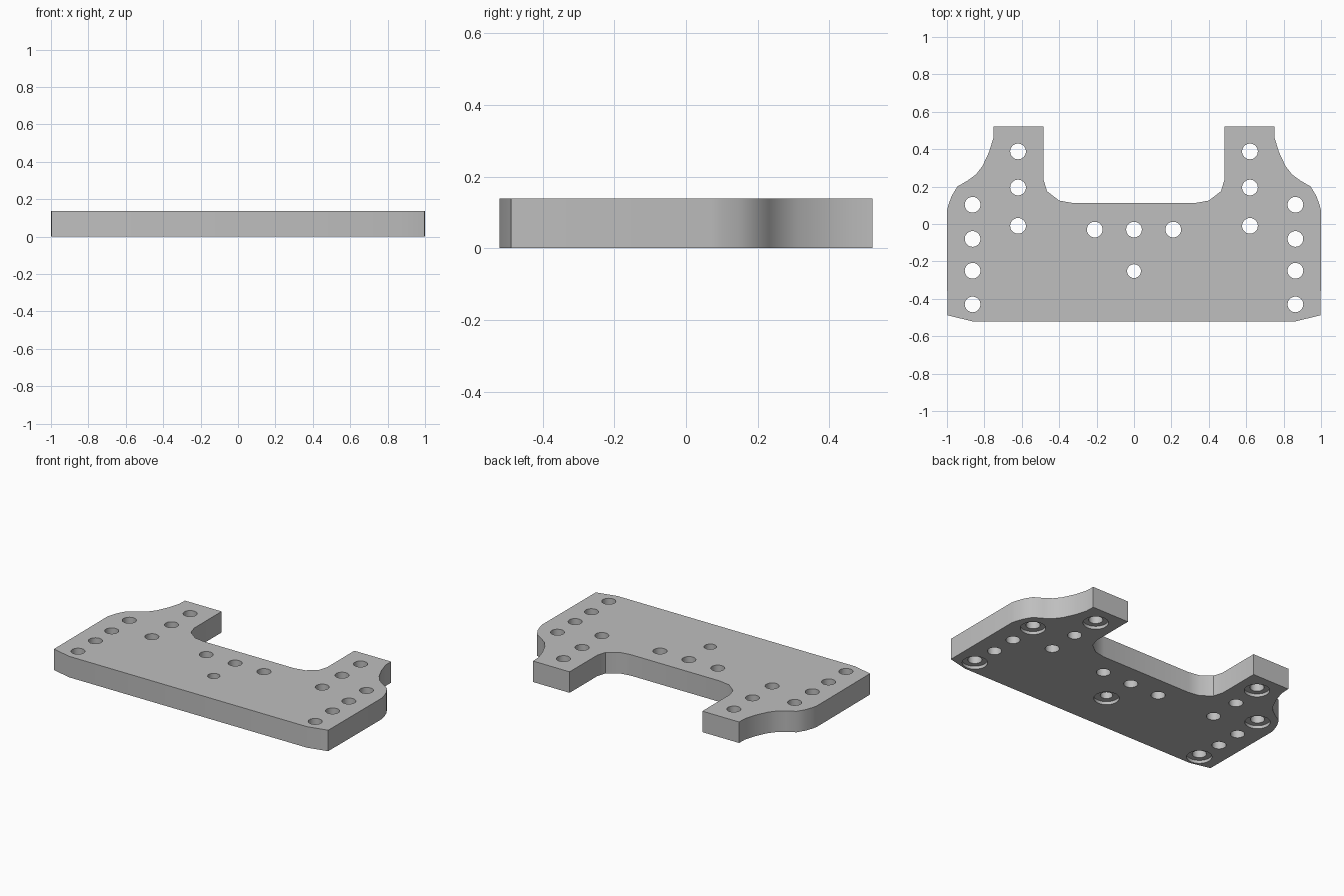
import bpy
import bmesh
import math

THICK = 0.138
HOLE_R = 0.042

cube = bpy.data.objects.get("Cube")
if cube:
    bpy.data.objects.remove(cube, do_unlink=True)

grey = bpy.data.materials.new("plain grey")
grey.use_nodes = True
colour = (0.52, 0.52, 0.52, 1)
grey.diffuse_color = colour
grey.node_tree.nodes["Principled BSDF"].inputs["Base Color"].default_value = colour


def add_object(name, bm):
    bmesh.ops.recalc_face_normals(bm, faces=bm.faces)
    mesh = bpy.data.meshes.new(name)
    bm.to_mesh(mesh)
    bm.free()
    mesh.materials.append(grey)
    obj = bpy.data.objects.new(name, mesh)
    bpy.context.collection.objects.link(obj)
    return obj


def drill(target, name, holes, z0, z1):
    """Cut round holes (x, y, radius) between two heights."""
    bm = bmesh.new()
    for x, y, r in holes:
        made = bmesh.ops.create_cone(bm, cap_ends=True, segments=32,
                                     radius1=r, radius2=r, depth=z1 - z0)
        bmesh.ops.translate(bm, verts=made["verts"], vec=(x, y, (z0 + z1) / 2))
    cutter = add_object(name, bm)
    cutter.hide_render = True
    mod = target.modifiers.new(name, 'BOOLEAN')
    mod.operation = 'DIFFERENCE'
    mod.solver = 'EXACT'
    mod.object = cutter
    bpy.context.view_layer.objects.active = target
    bpy.ops.object.modifier_apply(modifier=name)
    bpy.data.objects.remove(cutter, do_unlink=True)


# Plate outline, left half from the front corner round to the notch
half = [(0.865, -0.52), (0.998, -0.488), (1.0, 0.07), (0.993, 0.1),
        (0.975, 0.15), (0.945, 0.2), (0.89, 0.232), (0.845, 0.265),
        (0.81, 0.31), (0.775, 0.385), (0.752, 0.46), (0.75, 0.52),
        (0.483, 0.52), (0.483, 0.235), (0.465, 0.175), (0.40, 0.125),
        (0.325, 0.112)]
outline = half + [(-x, y) for x, y in reversed(half)]

# Extruded plate
bm = bmesh.new()
base = bm.faces.new([bm.verts.new((x, y, 0)) for x, y in outline])
top = bmesh.ops.extrude_face_region(bm, geom=[base])["geom"]
bmesh.ops.translate(bm, vec=(0, 0, THICK),
                    verts=[v for v in top if isinstance(v, bmesh.types.BMVert)])
plate = add_object("mounting_plate", bm)

# Through holes
holes = [(0, -0.03, HOLE_R), (0, -0.252, 0.037)]
for side in (-1, 1):
    holes.append((side * 0.21, -0.03, HOLE_R))
    holes += [(side * 0.62, y, HOLE_R) for y in (0.388, 0.195, -0.01)]
    holes += [(side * 0.863, y, HOLE_R) for y in (0.103, -0.08, -0.25, -0.43)]
drill(plate, "through_holes", holes, -0.1, THICK + 0.1)

# Shallow counterbores on the underside
bores = [(0, -0.252, 0.075)]
for side in (-1, 1):
    bores += [(side * x, y, 0.075)
              for x, y in ((0.62, 0.388), (0.863, 0.103), (0.863, -0.43))]
drill(plate, "counterbores", bores, -0.1, 0.02)

# Smooth the curved walls, keep the rims crisp
bpy.ops.object.select_all(action='DESELECT')
plate.select_set(True)
bpy.context.view_layer.objects.active = plate
bpy.ops.object.shade_smooth_by_angle(angle=math.radians(35))
